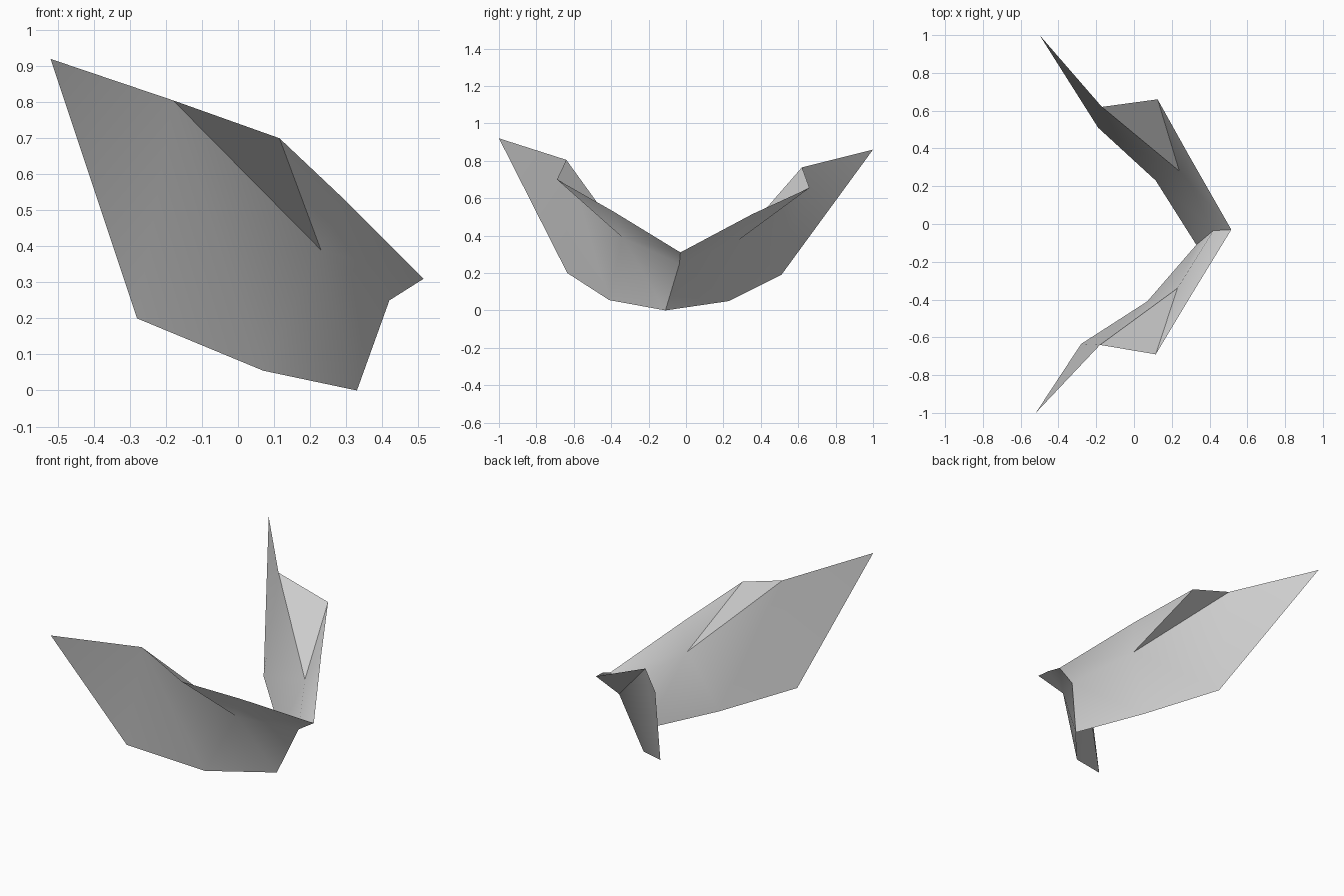
import bpy
import bmesh

cube = bpy.data.objects.get("Cube")
if cube:
    bpy.data.objects.remove(cube)

grey = bpy.data.materials.new("plain_grey")
grey.use_nodes = True
color = (0.62, 0.62, 0.62, 1)
grey.diffuse_color = color
grey.node_tree.nodes["Principled BSDF"].inputs["Base Color"].default_value = color

# Points on the seam where both wings meet
SEAM = {
    "root_top": (0.515, -0.03, 0.31),
    "root_fold": (0.42, -0.035, 0.25),
    "root_bottom": (0.33, -0.11, 0.0),
}

# Blade, fin and folded upper panel, shared by both wings
FACES = [
    ("tip", "low_outer", "shoulder"),
    ("shoulder", "low_outer", "low_mid", "crease"),
    ("crease", "low_mid", "root_bottom", "root_fold"),
    ("shoulder", "crease", "fin"),
    ("fin", "crease", "ridge"),
    ("ridge", "crease", "root_top"),
    ("root_top", "crease", "root_fold"),
]
SHARP = [{"shoulder", "crease"}, {"fin", "crease"}]


def make_wing(name, points, flip):
    points = {**SEAM, **points}
    bm = bmesh.new()
    verts = {key: bm.verts.new(co) for key, co in points.items()}
    for keys in FACES:
        order = reversed(keys) if flip else keys
        face = bm.faces.new([verts[k] for k in order])
        face.smooth = True
    # Hard folds around the fin
    for a, b in SHARP:
        edge = bm.edges.get((verts[a], verts[b]))
        edge.smooth = False
    mesh = bpy.data.meshes.new(name)
    bm.to_mesh(mesh)
    bm.free()
    mesh.materials.append(grey)
    obj = bpy.data.objects.new(name, mesh)
    bpy.context.collection.objects.link(obj)
    return obj


# Front wing, slightly taller
make_wing("front_wing", {
    "tip": (-0.52, -1.0, 0.92),
    "shoulder": (-0.18, -0.64, 0.805),
    "fin": (0.115, -0.69, 0.70),
    "ridge": (0.295, -0.39, 0.53),
    "crease": (0.23, -0.34, 0.39),
    "low_mid": (0.07, -0.41, 0.055),
    "low_outer": (-0.28, -0.635, 0.20),
}, False)

# Back wing
make_wing("back_wing", {
    "tip": (-0.5, 1.0, 0.86),
    "shoulder": (-0.17, 0.62, 0.765),
    "fin": (0.125, 0.66, 0.655),
    "ridge": (0.295, 0.355, 0.515),
    "crease": (0.24, 0.28, 0.375),
    "low_mid": (0.115, 0.23, 0.05),
    "low_outer": (-0.19, 0.51, 0.19),
}, True)
